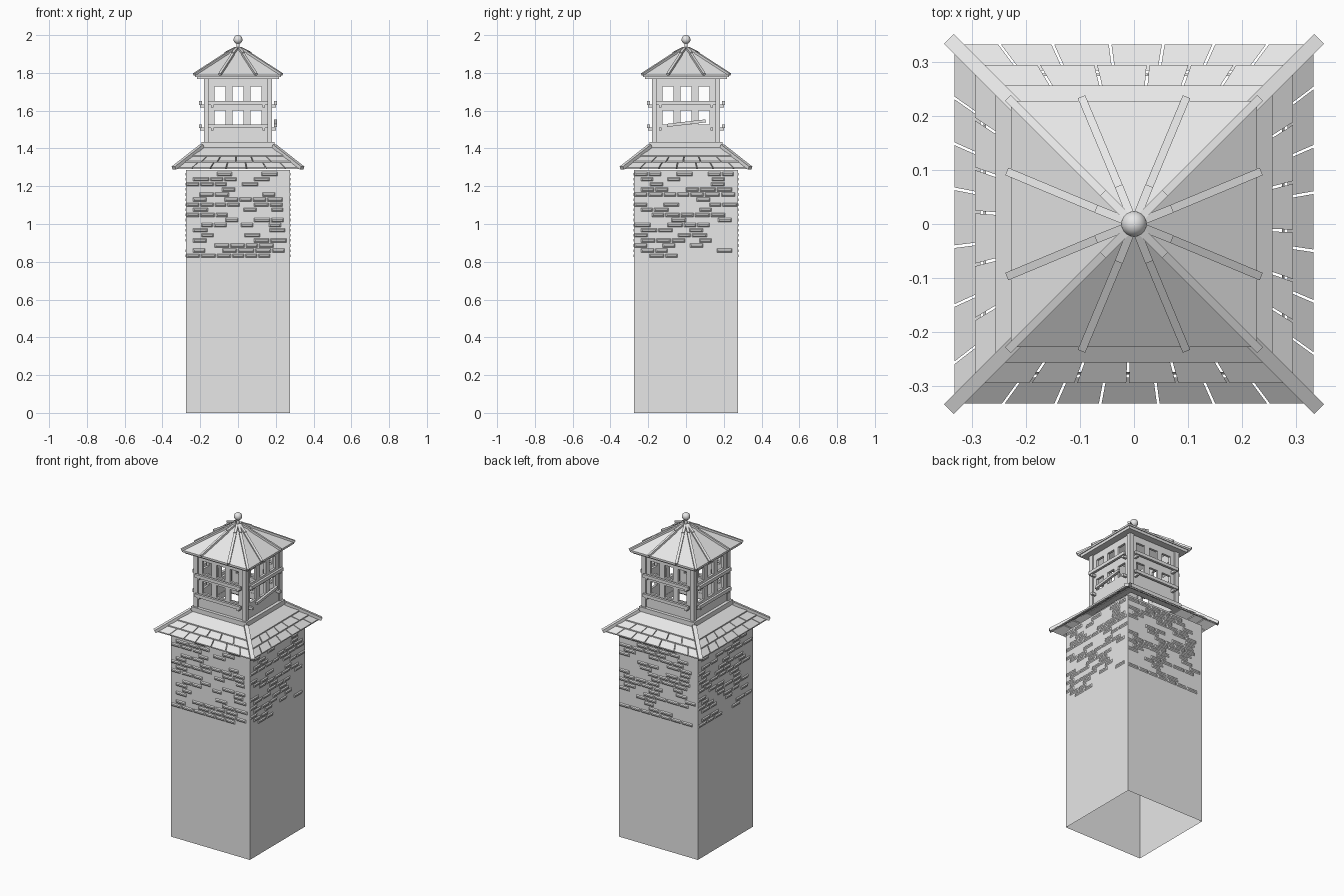
import bpy, bmesh, math, random
from mathutils import Matrix, Vector

if "Cube" in bpy.data.objects:
    bpy.data.objects.remove(bpy.data.objects["Cube"])

random.seed(7)
stone = bpy.data.materials.new("light_grey")
stone.diffuse_color = (0.8, 0.8, 0.8, 1)
stone.use_nodes = True
stone.node_tree.nodes["Principled BSDF"].inputs["Base Color"].default_value = stone.diffuse_color


def turn(k):
    return Matrix.Rotation(k * math.pi / 2, 4, 'Z')


def hexa(bm, pts, k=0, skip_base=False):
    """Six-sided solid from four base points and four top points, turned to side k."""
    v = [bm.verts.new(turn(k) @ Vector(p)) for p in pts]
    for f in ((3, 2, 1, 0), (4, 5, 6, 7), (0, 1, 5, 4), (1, 2, 6, 5), (2, 3, 7, 6), (3, 0, 4, 7))[skip_base:]:
        bm.faces.new([v[i] for i in f])


def box(bm, x0, x1, y0, y1, z0, z1, k=0):
    hexa(bm, [(x, y, z) for z in (z0, z1)
              for x, y in ((x0, y0), (x1, y0), (x1, y1), (x0, y1))], k)


def bar(bm, p, q, w, h, k=0):
    """Straight beam between two points, h measured upward from the line."""
    p, q = Vector(p), Vector(q)
    d = (q - p).normalized()
    s = Vector((0, 0, 1)).cross(d).normalized()
    u = d.cross(s) * h
    s *= w / 2
    base = [p - s, q - s, q + s, p + s]
    hexa(bm, base + [b + u for b in base], k)


def finish(name, bm, smooth=False, recalc=True):
    if recalc:
        bmesh.ops.recalc_face_normals(bm, faces=bm.faces[:])
    me = bpy.data.meshes.new(name)
    bm.to_mesh(me)
    bm.free()
    me.materials.append(stone)
    if smooth:
        me.shade_smooth()
    ob = bpy.data.objects.new(name, me)
    bpy.context.collection.objects.link(ob)
    return ob


# Hollow shaft, open at both ends
W, TOP = 0.274, 1.285
bm = bmesh.new()
rings = [[bm.verts.new((x * W, y * W, z)) for x, y in ((-1, -1), (1, -1), (1, 1), (-1, 1))]
         for z in (0, TOP)]
for i in range(4):
    j = (i + 1) % 4
    bm.faces.new((rings[0][i], rings[0][j], rings[1][j], rings[1][i]))
finish("tower_shaft", bm, recalc=False)

# Scattered raised bricks on the upper shaft
bm = bmesh.new()
for k in range(4):
    for row in range(17):
        z = 0.822 + row * 0.027
        x = -0.272 + (row % 2) * 0.035
        while x < 0.2:
            length = random.uniform(0.06, 0.085)
            if random.random() < 0.55:
                x1, z1, t = min(x + length, 0.272), z + 0.02, 0.006
                base = [(x, -W, z), (x1, -W, z), (x1, -W, z1), (x, -W, z1)]
                y = -W - 0.005
                face = [(x + t, y, z + t), (x1 - t, y, z + t), (x1 - t, y, z1 - t), (x + t, y, z1 - t)]
                hexa(bm, base + face, k, True)
            x += length + 0.008
finish("raised_bricks", bm)

# Lower skirt roof: overlapping rows of fanned shingles


def slope(r):
    return 1.288 + 0.77 * (0.333 - r)


def shingle(bm, f0, f1, r0, r1, lift, gap, k):
    pts = []
    for t in (0, 0.007):
        for f, r, l, g in ((f0, r0, lift, gap), (f1, r0, lift, -gap), (f1, r1, 0, -gap), (f0, r1, 0, gap)):
            pts.append((f * r + g, -r, slope(r) + l + t))
    hexa(bm, pts, k)


bm = bmesh.new()
rows = [(0.333, 0.284, 0.003, (-1, -0.72, -0.45, -0.17, 0.15, 0.46, 0.77, 1)),
        (0.295, 0.247, 0.008, (-1, -0.64, -0.36, -0.07, 0.27, 0.61, 1)),
        (0.257, 0.185, 0.010, (-1, 1))]
for k in range(4):
    for r0, r1, lift, cuts in rows:
        c = [f + random.uniform(-0.03, 0.03) * (abs(f) < 1) for f in cuts]
        for a, b in zip(c, c[1:]):
            shingle(bm, a, b, r0, r1, lift, 0.0025, k)
finish("skirt_shingles", bm)

bm = bmesh.new()
for k in range(4):
    bar(bm, (0.337, -0.337, 1.288), (0.188, -0.188, 1.405), 0.025, 0.018, k)
finish("skirt_hip_beams", bm)

# Sill ring under the cabin
bm = bmesh.new()
for k in range(4):
    box(bm, -0.192, 0.192, -0.192, -0.155, 1.395, 1.433, k)
finish("cabin_sill", bm)

# Cabin corner posts
bm = bmesh.new()
for k in range(4):
    box(bm, 0.153, 0.181, -0.181, -0.153, 1.42, 1.785, k)
finish("corner_posts", bm)

# Cabin walls with two rows of three openings
bm = bmesh.new()
for k in range(4):
    for x0, x1 in ((-0.154, -0.125), (-0.065, -0.03), (0.03, 0.065), (0.125, 0.154)):
        box(bm, x0, x1, -0.172, -0.157, 1.43, 1.785, k)
    for c in (-0.095, 0, 0.095):
        for z0, z1 in ((1.43, 1.526), (1.60, 1.648), (1.727, 1.785)):
            box(bm, c - 0.03, c + 0.03, -0.172, -0.157, z0, z1, k)
finish("cabin_walls", bm)

# Outer rails on brackets, one of them fallen askew
bm, bb = bmesh.new(), bmesh.new()
for k in range(4):
    for z in (1.63, 1.508):
        if k == 1 and z < 1.6:
            bar(bm, (-0.1, -0.198, 1.514), (0.105, -0.198, 1.538), 0.015, 0.016, k)
        else:
            box(bm, -0.158, 0.158, -0.206, -0.191, z, z + 0.02, k)
        for x in (-0.137, 0.137):
            box(bb, x - 0.007, x + 0.007, -0.2, -0.165, z - 0.013, z + 0.003, k)
finish("rails", bm)
finish("rail_brackets", bb)

# Eave frame and pyramid roof
bm = bmesh.new()
for k in range(4):
    box(bm, -0.216, 0.216, -0.216, -0.165, 1.768, 1.785, k)
finish("eave_frame", bm)


def roof_z(r):
    return 1.79 + 0.645 * (0.228 - r)


bm = bmesh.new()
for k in range(4):
    hexa(bm, [(x * r, -r, roof_z(r) - t) for t in (0.012, 0)
              for x, r in ((-1, 0.228), (1, 0.228), (1, 0.002), (-1, 0.002))], k)
finish("upper_roof", bm)

# Ribs and hips, flattening out near the peak
bm = bmesh.new()
for k in range(4):
    for x, r, xi, ri in ((-0.095, 0.23, -0.024, 0.06), (0.095, 0.23, 0.024, 0.06), (0.23, 0.23, 0.05, 0.05)):
        zi = roof_z(ri) - 0.002
        bar(bm, (x, -r, roof_z(r) - 0.002), (xi, -ri, zi), 0.015, 0.012, k)
        bar(bm, (xi * 1.1, -ri * 1.1, zi + 0.002), (xi * 0.2, -ri * 0.2, 1.927), 0.015, 0.011, k)
finish("roof_ribs", bm)

# Finial
bm = bmesh.new()
bmesh.ops.create_cone(bm, cap_ends=True, segments=12, radius1=0.01, radius2=0.008, depth=0.05,
                      matrix=Matrix.Translation((0, 0, 1.94)))
finish("finial_stem", bm)
bm = bmesh.new()
bmesh.ops.create_uvsphere(bm, u_segments=24, v_segments=16, radius=0.0235,
                          matrix=Matrix.Translation((0, 0, 1.9765)))
finish("finial_ball", bm, True)
